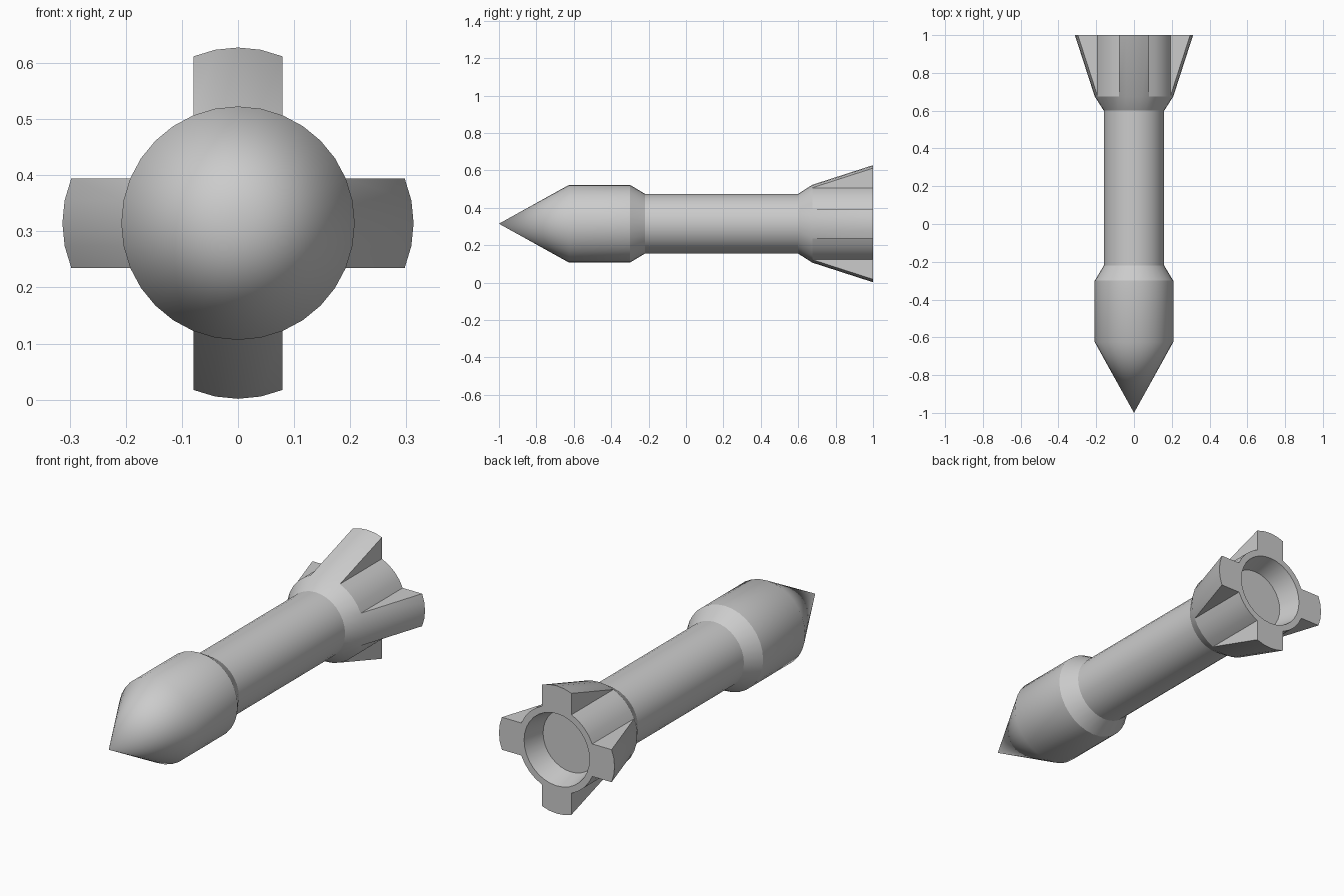
import bpy, bmesh
from math import sin, cos, pi, radians
from mathutils import Vector

if "Cube" in bpy.data.objects:
    bpy.data.objects.remove(bpy.data.objects["Cube"])

SIDES = 32
AXIS_Z = 0.3145
FIN_FLARE = 0.105

# Lathe profile (y, radius): nose tip to tail rim, then into the nozzle
profile = [(-0.625, 0.208), (-0.30, 0.208), (-0.22, 0.16), (0.60, 0.16),
           (0.675, 0.208), (1.0, 0.208), (1.0, 0.177), (0.89, 0.151)]
WALL = 4  # band index of the tail wall carrying the fins

bm = bmesh.new()
rings = [[bm.verts.new((r * sin(2 * pi * i / SIDES), y, AXIS_Z + r * cos(2 * pi * i / SIDES)))
          for i in range(SIDES)] for y, r in profile]

# Nose cone
tip = bm.verts.new((0, -1, AXIS_Z))
for i in range(SIDES):
    bm.faces.new((tip, rings[0][i], rings[0][(i + 1) % SIDES]))

# Body, tail and nozzle walls
bands = []
for a, b in zip(rings, rings[1:]):
    bands.append([bm.faces.new((a[i], b[i], b[(i + 1) % SIDES], a[(i + 1) % SIDES]))
                  for i in range(SIDES)])

# Nozzle floor
bm.faces.new(rings[-1])

# Four fins: pull wall panels outward at the tail end
for k in range(4):
    panels = [bands[WALL][(k * 8 + j) % SIDES] for j in range(-2, 2)]
    out = Vector((sin(k * pi / 2), 0, cos(k * pi / 2))) * FIN_FLARE
    new = bmesh.ops.extrude_face_region(bm, geom=panels)["geom"]
    for v in new:
        if isinstance(v, bmesh.types.BMVert) and v.co.y > 0.99:
            v.co += out
    old = [f for f in panels if f.is_valid]
    if old:
        bmesh.ops.delete(bm, geom=old, context='FACES')

bmesh.ops.remove_doubles(bm, verts=bm.verts[:], dist=1e-5)
bmesh.ops.recalc_face_normals(bm, faces=bm.faces[:])

mesh = bpy.data.meshes.new("rocket_body")
bm.to_mesh(mesh)
bm.free()
rocket = bpy.data.objects.new("rocket_body", mesh)
bpy.context.collection.objects.link(rocket)
bpy.context.view_layer.objects.active = rocket
rocket.select_set(True)
bpy.ops.object.shade_smooth_by_angle(angle=radians(30))
